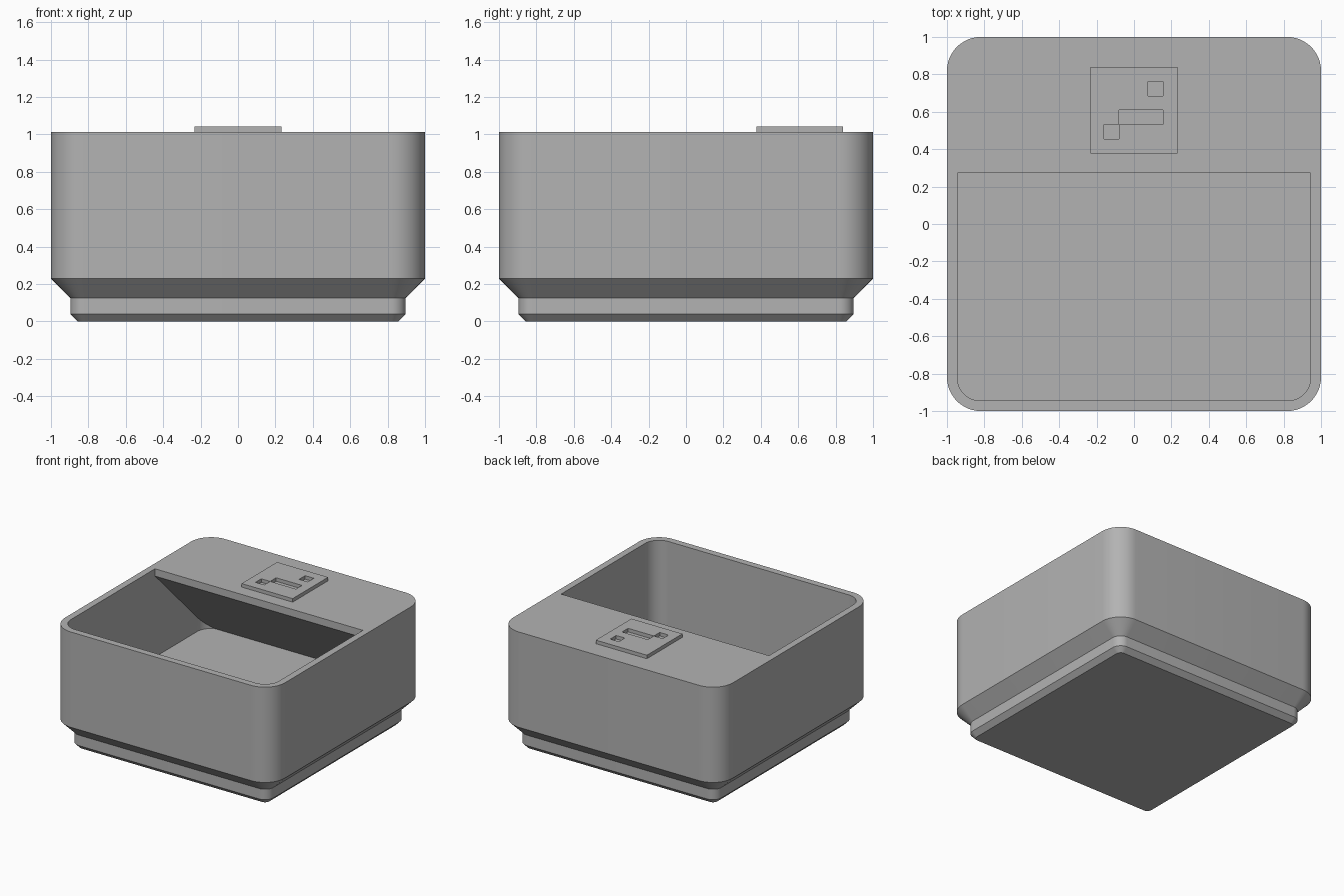
import bpy, bmesh, math

if "Cube" in bpy.data.objects:
    bpy.data.objects.remove(bpy.data.objects["Cube"])

TOP, FLOOR = 1.012, 0.287          # rim height and inside floor height
SHELF_Y, LIP = 0.272, 0.06         # shelf front edge and its thickness

grey = bpy.data.materials.new("grey plastic")
grey.diffuse_color = (0.45, 0.45, 0.45, 1)
grey.use_nodes = True
grey.node_tree.nodes["Principled BSDF"].inputs["Base Color"].default_value = grey.diffuse_color


def finish(name, bm):
    bmesh.ops.recalc_face_normals(bm, faces=bm.faces)
    mesh = bpy.data.meshes.new(name)
    bm.to_mesh(mesh)
    bm.free()
    mesh.materials.append(grey)
    ob = bpy.data.objects.new(name, mesh)
    bpy.context.collection.objects.link(ob)
    return ob


def rounded_square(half, radius, z, steps=12):
    pts = []
    for k in range(4):
        mid = math.radians(45 + 90 * k)
        cx = math.copysign(half - radius, math.cos(mid))
        cy = math.copysign(half - radius, math.sin(mid))
        for i in range(steps + 1):
            a = math.radians(90 * k + 90 * i / steps)
            pts.append((cx + radius * math.cos(a), cy + radius * math.sin(a), z))
    return pts


def loft(name, sections):
    """Closed solid through rounded squares given as (half, radius, z)."""
    bm = bmesh.new()
    rings = [[bm.verts.new(p) for p in rounded_square(*s)] for s in sections]
    for a, b in zip(rings, rings[1:]):
        for i in range(len(a)):
            j = (i + 1) % len(a)
            bm.faces.new((a[i], a[j], b[j], b[i]))
    bm.faces.new(rings[0][::-1])
    bm.faces.new(rings[-1])
    return finish(name, bm)


def cut(ob, cutter):
    mod = ob.modifiers.new("cut", 'BOOLEAN')
    mod.operation, mod.solver, mod.object = 'DIFFERENCE', 'EXACT', cutter
    bpy.context.view_layer.objects.active = ob
    bpy.ops.object.modifier_apply(modifier=mod.name)
    bpy.data.objects.remove(cutter)


# outer body with stepped, chamfered foot
bin_body = loft("bin_body", [(0.858, 0.039, 0), (0.896, 0.077, 0.039),
                             (0.896, 0.077, 0.125), (1, 0.181, 0.229),
                             (1, 0.181, TOP)])

# cavity shape, leaving a shelf with a 45 degree underside at the back
cavity = loft("cavity_cutter", [(0.945, 0.125, FLOOR), (0.945, 0.125, 1.1)])
bm = bmesh.new()
reach = 0.728
profile = [(SHELF_Y, 1.2), (SHELF_Y, TOP - LIP),
           (SHELF_Y + reach, TOP - LIP - reach), (SHELF_Y + reach, 1.2)]
ends = [[bm.verts.new((x, y, z)) for y, z in profile] for x in (-1.1, 1.1)]
for i in range(4):
    j = (i + 1) % 4
    bm.faces.new((ends[0][i], ends[0][j], ends[1][j], ends[1][i]))
bm.faces.new(ends[0])
bm.faces.new(ends[1])
cut(cavity, finish("shelf_shape", bm))
cut(bin_body, cavity)

# raised label plate with three recesses, made from grid cells
xs = [-0.232, -0.16, -0.08, 0.076, 0.155, 0.232]
ys = [0.378, 0.455, 0.531, 0.609, 0.685, 0.763, 0.839]
holes = {(1, 1), (2, 2), (3, 2), (3, 4)}
bm = bmesh.new()
grid = {(i, j): bm.verts.new((x, y, TOP + 0.029))
        for i, x in enumerate(xs) for j, y in enumerate(ys)}
for i in range(len(xs) - 1):
    for j in range(len(ys) - 1):
        if (i, j) not in holes:
            bm.faces.new([grid[i + a, j + b] for a, b in ((0, 0), (1, 0), (1, 1), (0, 1))])
rim = [e for e in bm.edges if e.is_boundary]
walls = bmesh.ops.extrude_edge_only(bm, edges=rim)["geom"]
for v in walls:
    if isinstance(v, bmesh.types.BMVert):
        v.co.z = TOP
label_plate = finish("label_plate", bm)

# smooth rounded corners, crisp edges
for ob in (bin_body, label_plate):
    bpy.ops.object.select_all(action='DESELECT')
    ob.select_set(True)
    bpy.context.view_layer.objects.active = ob
    bpy.ops.object.shade_smooth_by_angle(angle=math.radians(30))
